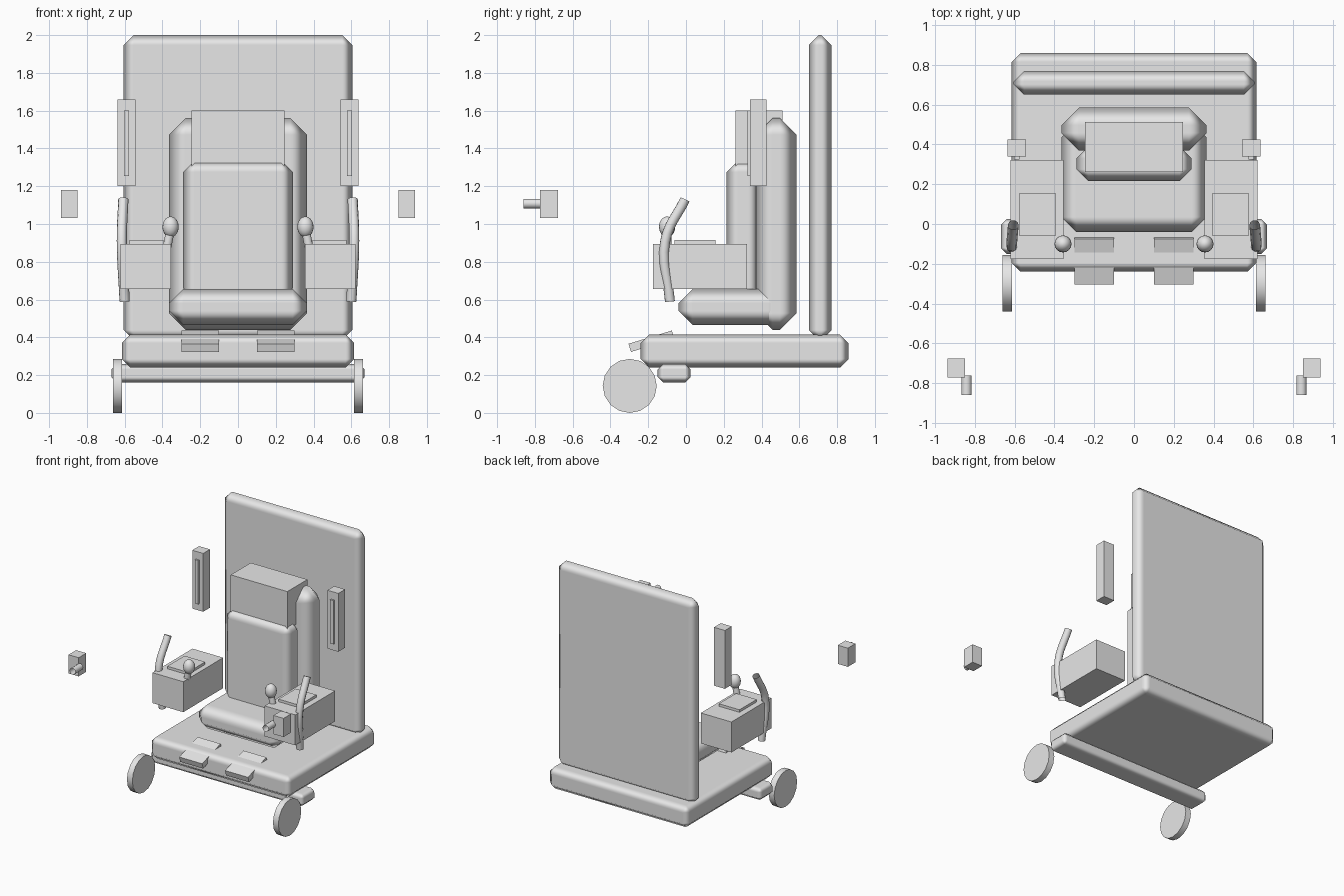
import bpy
from math import radians
from mathutils import Vector

if "Cube" in bpy.data.objects:
    bpy.data.objects.remove(bpy.data.objects["Cube"], do_unlink=True)

grey = bpy.data.materials.new("plain_grey")
grey.use_nodes = True
grey.diffuse_color = (0.8, 0.8, 0.8, 1)
grey.node_tree.nodes["Principled BSDF"].inputs["Base Color"].default_value = (0.8, 0.8, 0.8, 1)


def finish(name, smooth=False):
    ob = bpy.context.object
    ob.name = name
    ob.data.materials.clear()
    ob.data.materials.append(grey)
    if smooth:
        bpy.ops.object.shade_smooth()
    return ob


def box(name, x, y, z, bevel=0, tilt=0):
    """Box from (min, max) ranges, optionally chamfered with soft shading."""
    lo, hi = Vector((x[0], y[0], z[0])), Vector((x[1], y[1], z[1]))
    bpy.ops.mesh.primitive_cube_add(size=1, location=(lo + hi) / 2)
    ob = bpy.context.object
    ob.scale = [abs(v) for v in hi - lo]
    bpy.ops.object.transform_apply(location=False, rotation=False, scale=True)
    ob.rotation_euler.x = radians(tilt)
    finish(name, bevel > 0)
    if bevel:
        mod = ob.modifiers.new("chamfer", "BEVEL")
        mod.width = bevel
        mod.segments = 1
        mod.harden_normals = True
    return ob


def tube(name, points, radius):
    """Open-ended round tube along a smooth path."""
    curve = bpy.data.curves.new(name, "CURVE")
    curve.dimensions = "3D"
    curve.bevel_depth = radius
    curve.bevel_resolution = 3
    curve.resolution_u = 6
    spline = curve.splines.new("BEZIER")
    spline.bezier_points.add(len(points) - 1)
    for bp, co in zip(spline.bezier_points, points):
        bp.co = co
        bp.handle_left_type = bp.handle_right_type = "AUTO"
    ob = bpy.data.objects.new(name, curve)
    bpy.context.collection.objects.link(ob)
    bpy.ops.object.select_all(action="DESELECT")
    ob.select_set(True)
    bpy.context.view_layer.objects.active = ob
    bpy.ops.object.convert(target="MESH")
    finish(name, True)


# Platform, rear panel and front axle
box("platform", (-0.615, 0.615), (-0.24, 0.86), (0.24, 0.415), 0.045)
box("rear_panel", (-0.605, 0.605), (0.65, 0.77), (0.385, 2.0), 0.053)
box("front_axle", (-0.67, 0.67), (-0.15, 0.025), (0.16, 0.26), 0.03)

# Seat
box("seat_cushion", (-0.365, 0.365), (-0.04, 0.51), (0.465, 0.655), 0.075)
box("backrest", (-0.365, 0.365), (0.37, 0.585), (0.44, 1.56), 0.088)
box("back_cushion", (-0.29, 0.29), (0.215, 0.39), (0.6, 1.335), 0.06)
box("headrest", (-0.247, 0.247), (0.262, 0.512), (1.3, 1.6))

# Mirrored parts
for s, side in ((1, "left"), (-1, "right")):
    def sx(a, b):
        return (s * a, s * b)

    # Wheel
    bpy.ops.mesh.primitive_cylinder_add(
        vertices=16, radius=0.143, depth=0.047,
        location=(s * 0.637, -0.298, 0.143), rotation=(0, radians(90), 0))
    finish(side + "_wheel")
    bpy.ops.object.shade_smooth_by_angle()

    # Foot pad
    box(side + "_foot_pad", sx(0.1, 0.3), (-0.303, -0.063), (0.357, 0.402), tilt=17)

    # Armrest console with control plate
    box(side + "_armrest", sx(0.355, 0.622), (-0.175, 0.322), (0.655, 0.895))
    box(side + "_control_plate", sx(0.395, 0.575), (-0.06, 0.155), (0.89, 0.915))

    # Joystick
    tube(side + "_stick", [(s * 0.375, -0.1, 0.88), (s * 0.357, -0.1, 0.97)], 0.024)
    bpy.ops.mesh.primitive_uv_sphere_add(
        segments=16, ring_count=10, radius=1, location=(s * 0.357, -0.1, 0.985))
    bpy.context.object.scale = (0.043, 0.043, 0.055)
    finish(side + "_stick_knob", True)

    # Bent lever outside the armrest
    tube(side + "_lever", [(s * 0.607, -0.005, 1.13), (s * 0.615, -0.11, 0.91),
                           (s * 0.6, -0.085, 0.59)], 0.027)

    # Upright side unit with a light strip
    box(side + "_side_unit", sx(0.542, 0.637), (0.34, 0.425), (1.2, 1.66))
    box(side + "_light_strip", sx(0.576, 0.604), (0.325, 0.345), (1.255, 1.6))

    # Detached forward unit with nozzle
    box(side + "_forward_unit", sx(0.85, 0.938), (-0.772, -0.677), (1.033, 1.18))
    tube(side + "_nozzle", [(s * 0.842, -0.86, 1.108), (s * 0.842, -0.762, 1.108)], 0.026)
